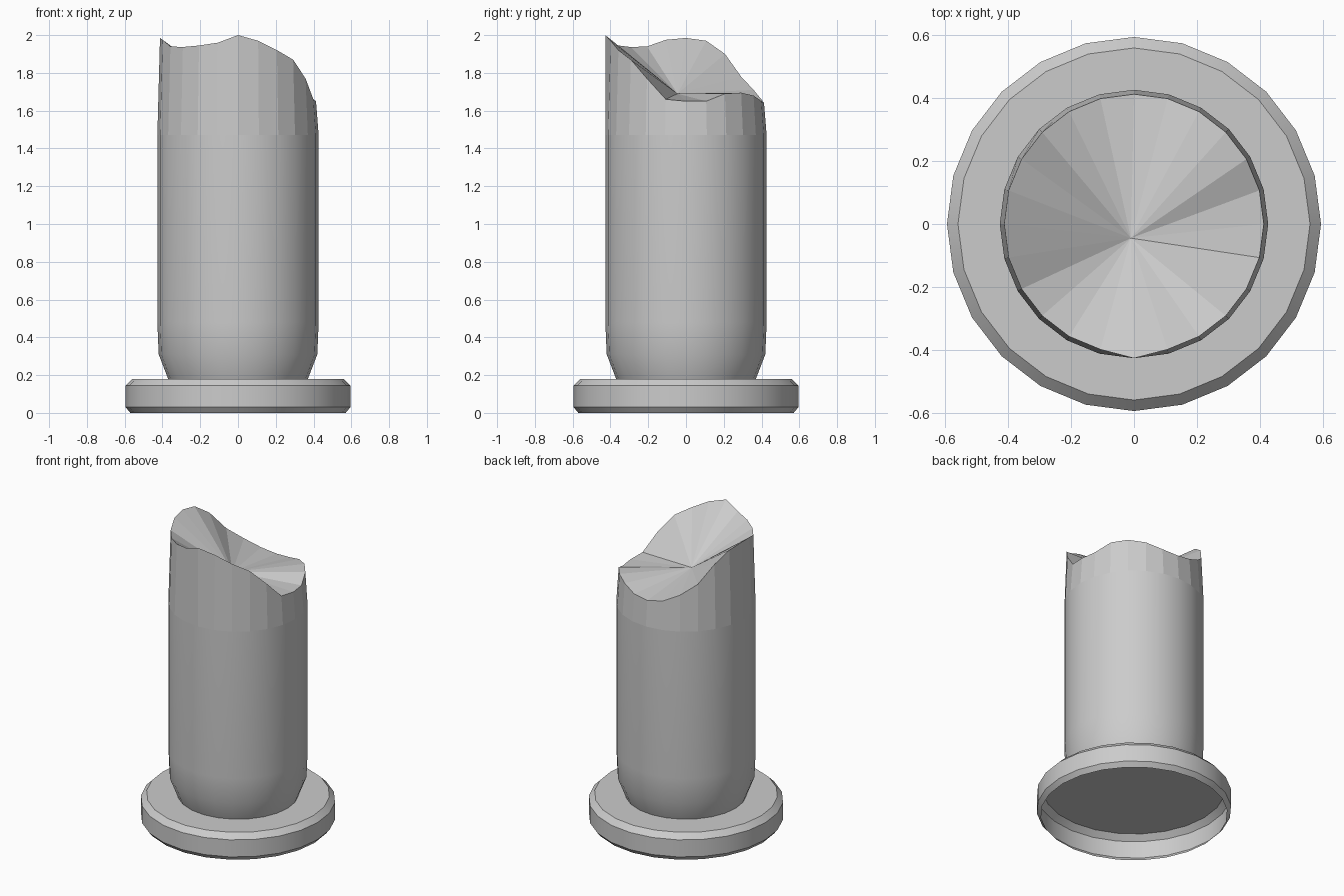
import bpy
import bmesh
from math import sin, cos, radians

if "Cube" in bpy.data.objects:
    bpy.data.objects.remove(bpy.data.objects["Cube"])

SIDES = 24


def ring(bm, radius, z):
    """Ring of vertices; z is one height or a list of heights."""
    verts = []
    for i in range(SIDES):
        a = radians(i * 360 / SIDES)
        h = z[i] if isinstance(z, list) else z
        verts.append(bm.verts.new((radius * cos(a), radius * sin(a), h)))
    return verts


def bridge(bm, low, high):
    for i in range(SIDES):
        j = (i + 1) % SIDES
        bm.faces.new((low[i], low[j], high[j], high[i]))


def finish(bm, name, smooth_angle=None):
    mesh = bpy.data.meshes.new(name)
    bm.to_mesh(mesh)
    bm.free()
    obj = bpy.data.objects.new(name, mesh)
    bpy.context.collection.objects.link(obj)
    if smooth_angle:
        bpy.ops.object.select_all(action='DESELECT')
        obj.select_set(True)
        bpy.context.view_layer.objects.active = obj
        bpy.ops.object.shade_smooth_by_angle(angle=radians(smooth_angle))
    return obj


def lathe(name, profile, cap_top=False, smooth_angle=30):
    bm = bmesh.new()
    rings = [ring(bm, r, z) for r, z in profile]
    for low, high in zip(rings, rings[1:]):
        bridge(bm, low, high)
    if cap_top:
        bm.faces.new(rings[-1])
    return finish(bm, name, smooth_angle)


# Bevelled base disc, hollow and open underneath
lathe("base_disc", [(0.57, 0), (0.595, 0.03), (0.595, 0.145), (0.56, 0.18)],
      cap_top=True)

# Smooth column shaft, tapering in at the foot
lathe("column_shaft", [(0.37, 0.18), (0.42, 0.31), (0.427, 0.48), (0.427, 1.47)],
      smooth_angle=40)

# Broken top: ragged rim, starting at +x and going anticlockwise
rim_heights = [1.65, 1.65, 1.69, 1.695, 1.68, 1.65,
               1.64, 1.66, 1.71, 1.78, 1.90, 1.97,
               1.985, 1.975, 1.94, 1.937, 1.945, 1.96,
               2.00, 1.97, 1.92, 1.87, 1.77, 1.66]
bm = bmesh.new()
lower = ring(bm, 0.427, 1.47)
rim = ring(bm, 0.413, rim_heights)
rim[18].co.y = -0.427
bridge(bm, lower, rim)
# Fracture surface fanning out from a sunken point
centre = bm.verts.new((-0.01, -0.045, 1.69))
for i in range(SIDES):
    bm.faces.new((rim[i], rim[(i + 1) % SIDES], centre))
finish(bm, "broken_top")
